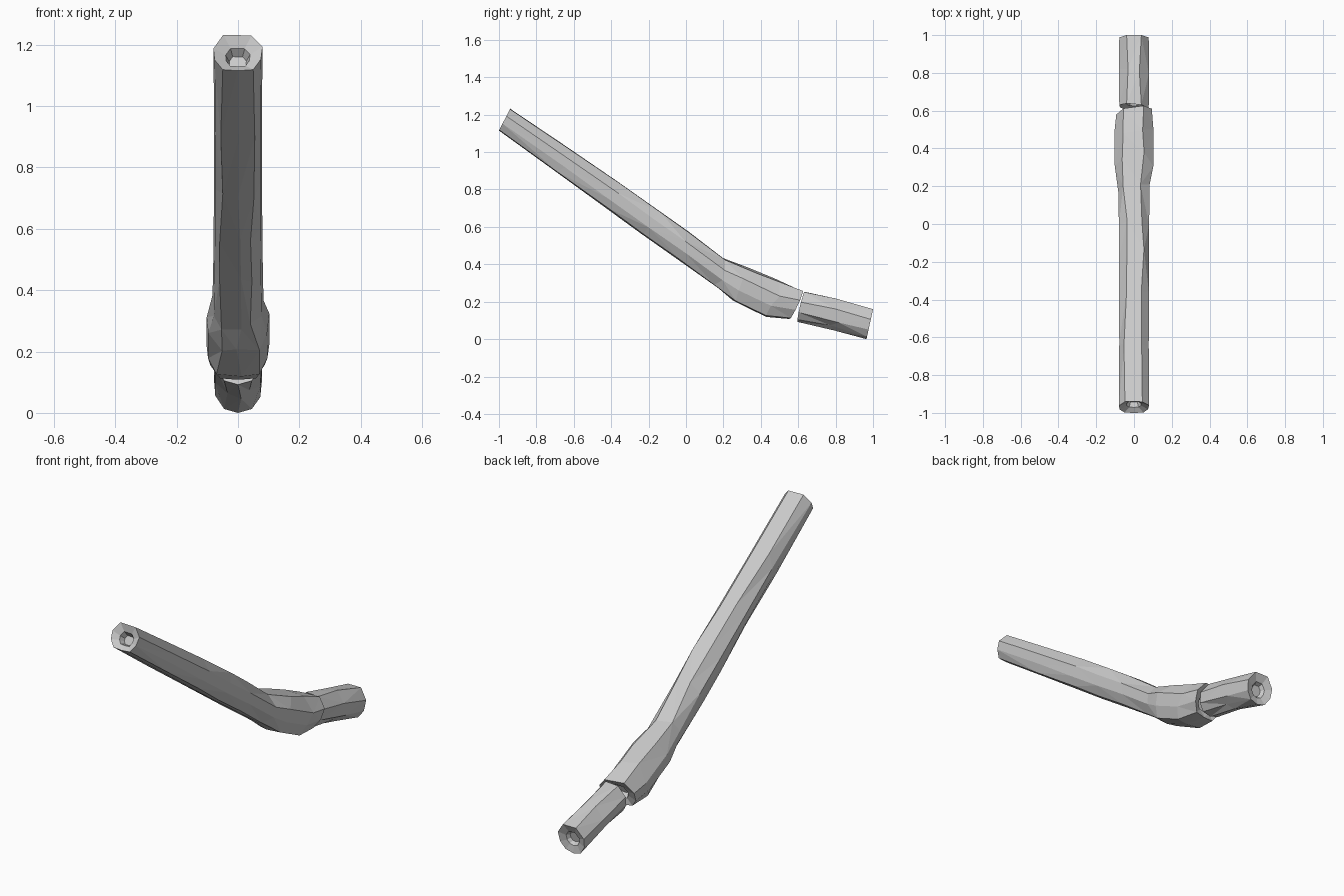
import bpy, bmesh, random
from mathutils import Vector

if "Cube" in bpy.data.objects:
    bpy.data.objects.remove(bpy.data.objects["Cube"])

random.seed(4)

# Cross-section outlines: (fraction of half width, fraction of height)
LOG = [(-.6, 1), (.55, .98), (1, .66), (.93, .32), (.62, .03),
       (0, 0), (-.62, .03), (-.95, .3), (-1, .62)]
FOOT = [(-.5, 1), (.5, 1), (1, .66), (.93, .32), (.58, .08),
        (0, 0), (-.58, .08), (-.95, .35), (-1, .66)]


def branch(name, outline, stations, pits, skew=0.0):
    """Loft low-poly rings through (top y, top z, bottom y, bottom z, half width)."""
    bm = bmesh.new()
    rings = []
    for i, (ty, tz, by, bz, w) in enumerate(stations):
        top, bot = Vector((0, ty, tz)), Vector((0, by, bz))
        ring = []
        for u, v in outline:
            p = bot.lerp(top, v)
            p.x = u * w
            if 0 < i < len(stations) - 1:
                # uneven bark along the length
                p.x += random.uniform(-.012, .012) * (abs(u) < .9)
                p.y += random.uniform(-.025, .025)
                p.z += (p.y - bot.lerp(top, v).y) * -.6
            ring.append(bm.verts.new(p))
        rings.append(ring)
    n = len(outline)
    for a, b in zip(rings, rings[1:]):
        for k in range(n):
            bm.faces.new((a[k], a[(k + 1) % n], b[(k + 1) % n], b[k]))
    # hollowed ends: a rim narrowing into a shallow pit
    for end, nxt, depth in ((rings[0], rings[1], pits[0]), (rings[-1], rings[-2], pits[1])):
        c = sum((v.co for v in end), Vector()) / n
        inward = (sum((v.co for v in nxt), Vector()) / n - c).normalized()
        prev = end
        for scale, d in ((.5, depth * .4), (.35, depth)):
            ring = [bm.verts.new(c + (v.co - c) * scale + inward * d) for v in end]
            for k in range(n):
                bm.faces.new((prev[k], prev[(k + 1) % n], ring[(k + 1) % n], ring[k]))
            prev = ring
        bm.faces.new(prev)
    # slanted break at the joint
    for v in rings[-1 if skew > 0 else 0]:
        v.co.y += skew * v.co.x
    bmesh.ops.triangulate(bm, faces=bm.faces[:])
    bmesh.ops.recalc_face_normals(bm, faces=bm.faces[:])
    mesh = bpy.data.meshes.new(name)
    bm.to_mesh(mesh)
    bm.free()
    obj = bpy.data.objects.new(name, mesh)
    bpy.context.collection.objects.link(obj)
    return obj


# Long sloping stem with a swollen lower end
branch("long_stem", LOG, [
    (-.94, 1.232, -1.0, 1.115, .08),
    (-.62, 1.018, -.68, .885, .078),
    (-.36, .84, -.42, .697, .079),
    (-.15, .69, -.22, .552, .079),
    (.03, .565, -.04, .425, .08),
    (.20, .432, .16, .28, .083),
    (.36, .368, .27, .195, .102),
    (.50, .31, .43, .118, .103),
    (.62, .26, .55, .108, .094),
], (.05, .05), skew=.15)

# Short broken-off piece at the foot
branch("short_stub", FOOT, [
    (.635, .252, .597, .092, .078),
    (.82, .208, .79, .048, .079),
    (1.0, .16, .965, 0.0, .078),
], (.05, .03), skew=-.1)
